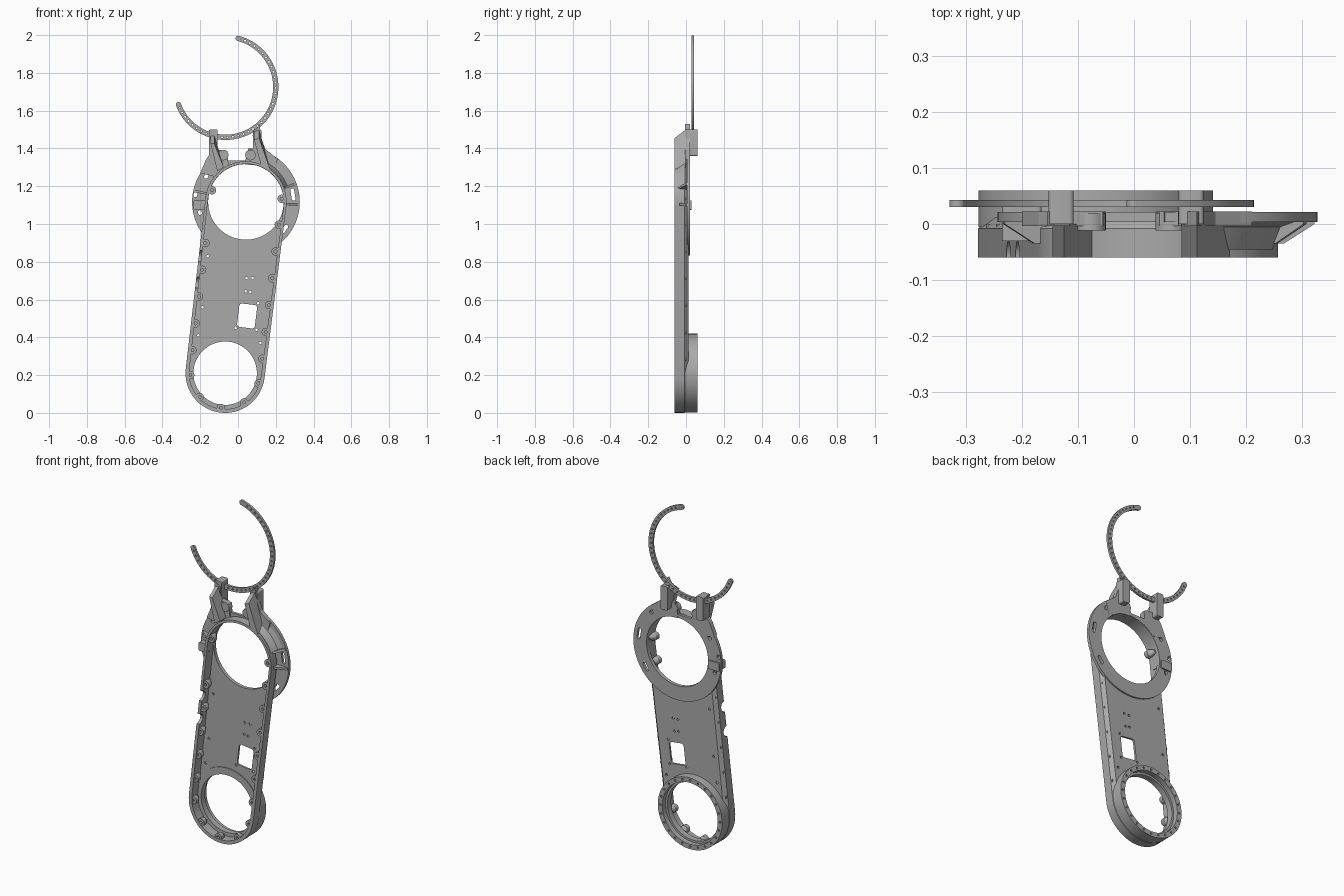
import bpy, bmesh, math
from mathutils import Vector

cube = bpy.data.objects.get("Cube")
if cube:
    bpy.data.objects.remove(cube)

metal = bpy.data.materials.new("satin_grey")
metal.use_nodes = True
GREY = (0.40, 0.40, 0.40, 1)
metal.diffuse_color = GREY
metal.node_tree.nodes["Principled BSDF"].inputs["Base Color"].default_value = GREY

# Frame of the arm: lower and upper bearing centres in the x-z plane
LOW, UP = Vector((-0.068, 0.21)), Vector((0.042, 1.117))
ALONG = (UP - LOW).normalized()
ACROSS = Vector((ALONG.y, -ALONG.x))
TILT = math.atan2(ACROSS.y, ACROSS.x)


def on_arm(s, t):
    return LOW + ALONG * s + ACROSS * t


def polar(c, r, deg):
    a = math.radians(deg)
    return Vector((c[0] + r * math.cos(a), c[1] + r * math.sin(a)))


def circle(c, r, n=64):
    return [polar(c, r, 360 * i / n) for i in range(n)]


def capsule(r_low, r_up, n=32):
    tilt = math.degrees(TILT)
    top = [polar(UP, r_up, tilt + 180 * i / n) for i in range(n + 1)]
    return top + [polar(LOW, r_low, tilt + 180 + 180 * i / n) for i in range(n + 1)]


def arc_band(c, r0, r1, a0, a1, n=64):
    angles = [a0 + (a1 - a0) * i / n for i in range(n + 1)]
    return [polar(c, r1, a) for a in angles] + [polar(c, r0, a) for a in reversed(angles)]


def rounded_box(c, w, h, r, turn=0.0):
    pts = []
    for k, (sx, sz) in enumerate(((1, 1), (-1, 1), (-1, -1), (1, -1))):
        corner = (sx * (w / 2 - r), sz * (h / 2 - r))
        pts += [polar(corner, r, 90 * k + 22.5 * i) for i in range(5)]
    ca, sa = math.cos(turn), math.sin(turn)
    return [Vector((c[0] + p.x * ca - p.y * sa, c[1] + p.x * sa + p.y * ca)) for p in pts]


def prism(outline, y0, y1):
    return [(outline, y0), (outline, y1)]


def make(name, lofts):
    """One object from lofts; each loft is a list of (outline, y) sections."""
    bm = bmesh.new()
    for sections in lofts:
        rows = [[bm.verts.new((p[0], y, p[1])) for p in pts] for pts, y in sections]
        n = len(rows[0])
        for a, b in zip(rows, rows[1:]):
            for i in range(n):
                bm.faces.new((a[i], a[(i + 1) % n], b[(i + 1) % n], b[i]))
        bm.faces.new(rows[0])
        bm.faces.new(rows[-1][::-1])
    bmesh.ops.recalc_face_normals(bm, faces=bm.faces)
    mesh = bpy.data.meshes.new(name)
    bm.to_mesh(mesh)
    bm.free()
    obj = bpy.data.objects.new(name, mesh)
    bpy.context.collection.objects.link(obj)
    mesh.materials.append(metal)
    return obj


def cut(obj, lofts):
    tool = make("cutter", lofts)
    tool.hide_render = True
    mod = obj.modifiers.new("cut", 'BOOLEAN')
    mod.operation, mod.solver, mod.object = 'DIFFERENCE', 'EXACT', tool
    mod.use_self = True
    activate(obj)
    bpy.ops.object.modifier_apply(modifier=mod.name)
    bpy.data.objects.remove(tool)


def activate(obj):
    bpy.ops.object.select_all(action='DESELECT')
    obj.select_set(True)
    bpy.context.view_layer.objects.active = obj


def smooth(*objs):
    for obj in objs:
        activate(obj)
        bpy.ops.object.shade_smooth_by_angle(angle=math.radians(30))


# Open housing with a chamfered back edge
shell = make("arm_housing", [[(capsule(0.21, 0.215), -0.06), (capsule(0.21, 0.215), -0.008),
                              (capsule(0.19, 0.197), 0.012)]])
cut(shell, [prism(capsule(0.19, 0.201), -0.08, 0)])
cut(shell, [prism(circle(LOW, 0.168), -0.1, 0.1), prism(circle(UP, 0.2), -0.1, 0.1),
            prism(rounded_box((0.048, 0.513), 0.095, 0.125, 0.015, TILT), -0.1, 0.1)])

# Small screw holes through the back plate
spots = [(0.045, 0.714), (0.077, 0.714), (0.04, 0.645), (0.066, 0.64), (-0.013, 0.45),
         (0.098, 0.44), (0.108, 0.58), (-0.188, 0.56), (-0.21, 0.41), (0.119, 0.37), (-0.16, 0.83)]
cut(shell, [prism(circle(p, 0.007, 12), -0.03, 0.03) for p in spots])

# Round cable notches in the front rim of the right wall
for z in (0.69, 0.83):
    bpy.ops.mesh.primitive_cylinder_add(radius=0.03, depth=0.06, vertices=32,
                                        location=(-0.215 + (z - 0.69) * 0.12, -0.06, z),
                                        rotation=(0, math.pi / 2, 0))
    tool = bpy.context.object
    tool.hide_render = True
    mod = shell.modifiers.new("notch", 'BOOLEAN')
    mod.operation, mod.solver, mod.object = 'DIFFERENCE', 'EXACT', tool
    activate(shell)
    bpy.ops.object.modifier_apply(modifier=mod.name)
    bpy.data.objects.remove(tool)

# Lower bearing ring with stepped bore and rim screw holes
low_ring = make("lower_bearing_ring", [prism(circle(LOW, 0.209, 96), -0.005, 0.06)])
cut(low_ring, [prism(circle(LOW, 0.168), -0.1, 0.1)])
cut(low_ring, [prism(circle(LOW, 0.18), 0.03, 0.1)])
cut(low_ring, [prism(circle(polar(LOW, 0.194, 15 * i), 0.006, 10), 0.045, 0.1) for i in range(24)])

# Upper flange, opened between the two neck arms
flange = make("upper_flange", [prism(circle(UP, 0.285, 96), 0.004, 0.021)])
cut(flange, [prism(circle(UP, 0.2), -0.1, 0.1)])
cut(flange, [prism([(-0.06, 1.335), (0.045, 1.335), (0.07, 1.5), (-0.1, 1.5)], -0.1, 0.1)])
slots = [(51, 0.25, 0.05), (9, 0.252, 0.065), (-35, 0.25, 0.05), (147, 0.25, 0.025),
         (172, 0.27, 0.025), (193, 0.25, 0.025)]
cut(flange, [prism(rounded_box(polar(UP, r, a), 0.02, h, 0.008, math.radians(a)), -0.1, 0.1)
             for a, r, h in slots])

# Tapered ribs stiffening the flange
ribs = []
for a in (20, -3, 168, 187):
    ribs.append([(arc_band(UP, 0.205, 0.225, a - 1.5, a + 1.5, 2), -0.035),
                 (arc_band(UP, 0.205, 0.28, a - 1.5, a + 1.5, 2), 0.0),
                 (arc_band(UP, 0.205, 0.28, a - 1.5, a + 1.5, 2), 0.01)])
make("flange_ribs", ribs)
gusset = make("flange_gusset", [[(arc_band(UP, 0.205, 0.218, 20, 62, 16), -0.045),
                                 (arc_band(UP, 0.205, 0.235, 20, 62, 16), -0.005),
                                 (arc_band(UP, 0.205, 0.28, 20, 62, 16), 0.01)]])

# Screw bosses along the walls and around both bearings
seats = [(on_arm(0.1 + 0.143 * k, t), ACROSS * math.copysign(1, t))
         for t in (-0.187, 0.187) for k in range(6) if not (t < 0 and k == 5)]
seats += [(polar(LOW, 0.185, 183 + 40 * k), polar((0, 0), 1, 183 + 40 * k)) for k in range(5)]
seats += [(polar(UP, 0.19, a), polar((0, 0), 1, a)) for a in (161, 5)]
bosses = make("screw_bosses", [[(circle(p, 0.022, 20), -0.055), (circle(p, 0.022, 20), -0.03),
                                (circle(p + out * 0.012, 0.01, 20), 0.0)] for p, out in seats])
cut(bosses, [prism(circle(p, 0.008, 12), -0.1, -0.035) for p, out in seats])

# Neck arms: back plate, wedge web, foot lug and clamp block on each side
plates = {
    "right": [(-0.155, 1.5), (-0.115, 1.47), (-0.112, 1.395), (-0.055, 1.385), (-0.05, 1.3),
              (-0.12, 1.25), (-0.2, 1.27), (-0.17, 1.34), (-0.142, 1.38), (-0.14, 1.44)],
    "left": [(0.078, 1.47), (0.112, 1.53), (0.122, 1.46), (0.145, 1.395), (0.21, 1.345),
             (0.19, 1.27), (0.1, 1.31), (0.038, 1.315), (0.045, 1.385), (0.08, 1.4)]}
webs = {"right": [(-0.145, 1.47), (-0.125, 1.47), (-0.075, 1.3), (-0.11, 1.28)],
        "left": [(0.085, 1.49), (0.112, 1.5), (0.17, 1.29), (0.125, 1.3)]}
for side in ("right", "left"):
    make(side + "_neck_plate", [prism(plates[side], -0.004, 0.022)])
    # The web's front edge drops back toward the top
    web = make(side + "_neck_web", [prism(webs[side], -0.06, 0.0)])
    for v in web.data.vertices:
        if v.co.z > 1.4 and v.co.y < -0.01:
            v.co.z -= 0.045
    x = -0.13 if side == "right" else 0.102
    block = make(side + "_clamp_block", [prism(rounded_box((x, 1.43), 0.045, 0.14, 0.008), 0.0, 0.06)])
    lug_x = -0.078 if side == "right" else 0.066
    lug = make(side + "_neck_lug", [prism(circle((lug_x, 1.365), 0.028, 24), -0.012, 0.02)])
    smooth(block, lug)
make("side_lug", [prism(rounded_box((-0.2, 1.1), 0.07, 0.05, 0.006), -0.03, 0.03)])

# Open hoop at the top, drilled along its length
HOOP = (-0.066, 1.725)
hoop = make("open_hoop", [prism(arc_band(HOOP, 0.252, 0.28, -159.5, 76, 96), 0.03, 0.043)])
cut(hoop, [prism(circle(polar(HOOP, 0.266, -156 + 6.2 * i), 0.005, 10), 0.0, 0.1) for i in range(38)])
tips = make("hoop_tips", [prism(circle(polar(HOOP, 0.266, a), 0.014, 20), 0.0305, 0.0425)
                          for a in (-159.5, 75.5)])

smooth(shell, low_ring, flange, gusset, bosses, hoop, tips)
